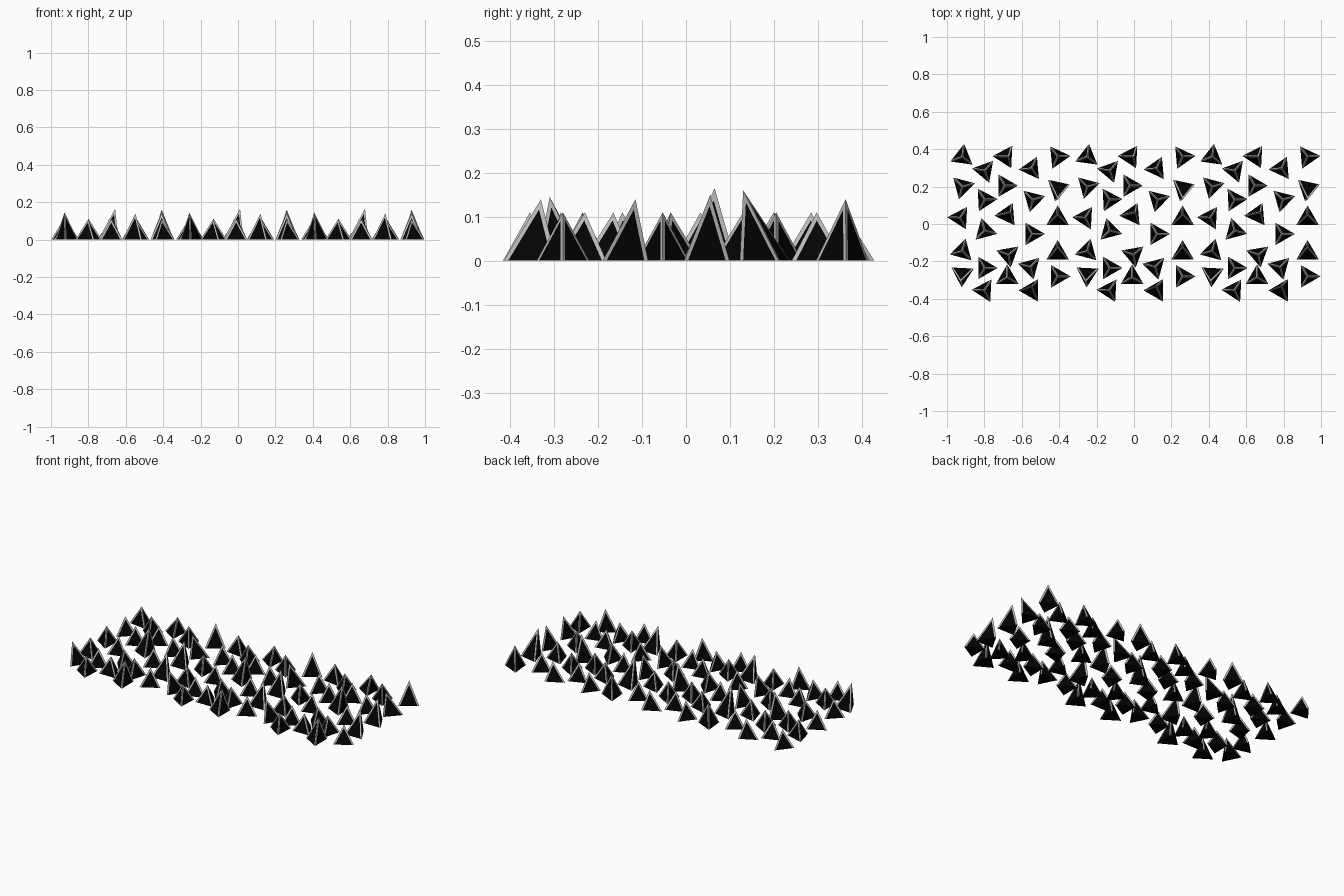
import bpy, bmesh
from math import radians, cos, sin
from mathutils import Vector

if "Cube" in bpy.data.objects:
    bpy.data.objects.remove(bpy.data.objects["Cube"])

PERIOD = 0.668
black = bpy.data.materials.new("black_face")
black.diffuse_color = (0.001, 0.001, 0.001, 1)
black.use_nodes = True
black.node_tree.nodes["Principled BSDF"].inputs["Base Color"].default_value = black.diffuse_color
grey = bpy.data.materials.new("grey_edge")
grey.diffuse_color = (0.5, 0.5, 0.5, 1)
grey.use_nodes = True
grey.node_tree.nodes["Principled BSDF"].inputs["Base Color"].default_value = grey.diffuse_color

# One tile of spikes: x, y, rotation, height, tip offset x, tip offset y
SPIKES = [
    (-0.92, 0.36, 82, .11, 0, 0), (-0.69, 0.36, 177, .11, .02, 0),
    (-0.41, 0.358, 5, .14, 0, .005), (-0.80, 0.285, 170, .11, 0, 0),
    (-0.55, 0.297, 185, .11, 0, 0), (-0.92, 0.20, 15, .11, 0, 0),
    (-0.692, 0.205, 0, .11, 0, 0), (-0.41, 0.19, 18, .16, 0, -.06),
    (-0.80, 0.13, 3, .11, 0, 0), (-0.543, 0.13, 16, .11, 0, 0),
    (-0.932, 0.033, 177, .11, 0, 0), (-0.68, 0.05, 65, .165, .021, .015),
    (-0.41, 0.03, 90, .15, 0, .025), (-0.80, -0.035, 105, .11, 0, 0),
    (-0.547, -0.053, 0, .11, 0, 0), (-0.92, -0.145, 75, .11, 0, 0),
    (-0.673, -0.165, 280, .11, 0, 0), (-0.41, -0.155, 90, .14, 0, .04),
    (-0.80, -0.235, 0, .11, 0, 0), (-0.557, -0.23, 165, .11, 0, 0),
    (-0.92, -0.27, 267, .145, -.01, -.04), (-0.68, -0.285, 90, .11, 0, 0),
    (-0.41, -0.28, 0, .11, 0, 0), (-0.802, -0.355, 177, .11, 0, 0),
    (-0.55, -0.355, 180, .14, 0, .025),
]


def spike(bm, x, y, rot, height, dx, dy, radius=0.069, edge=0.085):
    """Three-sided spike; each side is a black triangle with grey edge strips."""
    angles = [radians(rot + 120 * k) for k in range(3)]
    base = [bm.verts.new((x + radius * cos(a), y + radius * sin(a), 0)) for a in angles]
    tip = bm.verts.new((x + dx, y + dy, height))
    bottom = []
    for i in range(3):
        a, b = base[i], base[(i + 1) % 3]
        a2 = bm.verts.new(a.co.lerp(b.co, edge))
        b2 = bm.verts.new(b.co.lerp(a.co, edge))
        inner = bm.verts.new(tip.co.lerp((a.co + b.co) / 2, 2 * edge))
        bottom += [a, a2, b2]
        bm.faces.new((a2, b2, inner))
        for strip in ((a, a2, inner, tip), (b2, b, tip, inner)):
            bm.faces.new(strip).material_index = 1
    bm.faces.new(bottom[::-1])


# Three repeats of the tile along x
for t, name in enumerate(("left_spikes", "middle_spikes", "right_spikes")):
    bm = bmesh.new()
    for x, y, *rest in SPIKES:
        spike(bm, x + 0.002 + t * PERIOD, y, *rest)
    mesh = bpy.data.meshes.new(name)
    bm.to_mesh(mesh)
    bm.free()
    mesh.materials.append(black)
    mesh.materials.append(grey)
    bpy.context.collection.objects.link(bpy.data.objects.new(name, mesh))
